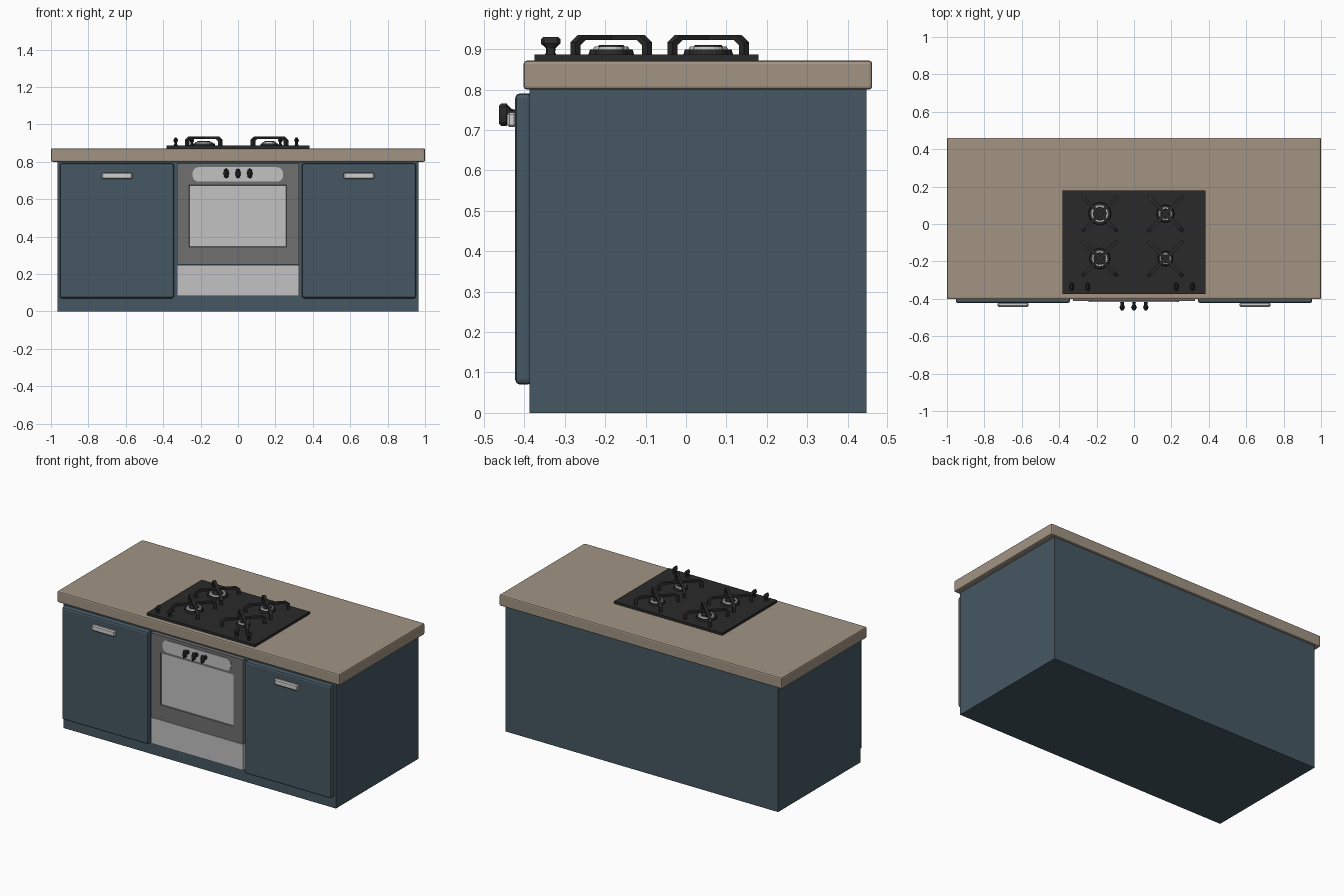
import bpy, bmesh, math
from mathutils import Matrix, Vector

if "Cube" in bpy.data.objects:
    bpy.data.objects.remove(bpy.data.objects["Cube"])


def mat(name, r, g, b):
    m = bpy.data.materials.new(name)
    m.diffuse_color = (r, g, b, 1)
    m.use_nodes = True
    m.node_tree.nodes["Principled BSDF"].inputs["Base Color"].default_value = m.diffuse_color
    return m


BLUE = mat("slate blue paint", 0.061, 0.097, 0.122)
STONE = mat("beige worktop", 0.36, 0.296, 0.231)
BLACK = mat("black enamel", 0.023, 0.023, 0.023)
GREY = mat("oven grey", 0.162, 0.162, 0.162)
LIGHT = mat("light steel", 0.54, 0.54, 0.54)
CHROME = mat("handle steel", 0.62, 0.62, 0.62)


def finish(name, bm, *mats):
    bmesh.ops.recalc_face_normals(bm, faces=bm.faces)
    me = bpy.data.meshes.new(name)
    bm.to_mesh(me)
    bm.free()
    ob = bpy.data.objects.new(name, me)
    bpy.context.collection.objects.link(ob)
    for m in mats:
        me.materials.append(m)
    return ob


def box_bm(x, y, z):
    bm = bmesh.new()
    size = [b - a for a, b in (x, y, z)]
    mid = [(a + b) / 2 for a, b in (x, y, z)]
    bmesh.ops.create_cube(bm, size=1, matrix=Matrix.Translation(mid) @ Matrix.Diagonal((*size, 1)))
    return bm


def box(name, x, y, z, m, bevel=0.0, segments=2):
    ob = finish(name, box_bm(x, y, z), m)
    if bevel:
        mod = ob.modifiers.new("bevel", 'BEVEL')
        mod.width, mod.segments = bevel, segments
    return ob


def loft(name, rings, m, matrix=Matrix()):
    """Skin between rings of points, capping both ends."""
    bm = bmesh.new()
    loops = [[bm.verts.new(matrix @ Vector(p)) for p in r] for r in rings]
    n = len(loops[0])
    for a, b in zip(loops, loops[1:]):
        for i in range(n):
            bm.faces.new((a[i], a[(i + 1) % n], b[(i + 1) % n], b[i]))
    bm.faces.new(loops[0])
    bm.faces.new(loops[-1])
    return finish(name, bm, m)


def disc(name, x, y, r0, r1, z0, z1, m, n=16):
    rings = [[(x + r * math.cos(i * math.tau / n), y + r * math.sin(i * math.tau / n), z)
              for i in range(n)] for r, z in ((r0, z0), (r1, z1))]
    return loft(name, rings, m)


def knob(name, matrix):
    """Narrow neck flaring to a lens-shaped grip, tapering to the top."""
    rings = []
    for h, a, b in ((0, .014, .013), (.006, .011, .008), (.016, .012, .007),
                    (.027, .024, .013), (.038, .024, .008), (.043, .019, .004)):
        rings.append([(b * math.cos(t * math.tau / 8), a * math.sin(t * math.tau / 8), h) for t in range(8)])
    return loft(name, rings, BLACK, matrix)


# Cabinet carcass and worktop
box("cabinet_body", (-.965, .965), (-.388, .447), (0, .805), BLUE)
box("worktop", (-1, 1), (-.402, .461), (.80, .872), STONE, .008)

# Doors with handles
for side, s in (("left", -1), ("right", 1)):
    xs = sorted((s * .342, s * .953))
    box(side + "_door", xs, (-.423, -.380), (.07, .791), BLUE, .012)
    hx = s * .647
    box(side + "_handle", (hx - .082, hx + .082), (-.443, -.420), (.707, .744), CHROME, .006, 1)

# Oven front with a recessed window
FRONT = -.413
bm = box_bm((-.326, .326), (FRONT, -.38), (.25, .79))
for axis, v in (("x", -.261), ("x", .259), ("z", .345), ("z", .677)):
    no = Vector((1, 0, 0)) if axis == "x" else Vector((0, 0, 1))
    bmesh.ops.bisect_plane(bm, geom=bm.verts[:] + bm.edges[:] + bm.faces[:], plane_co=no * v, plane_no=no)
bm.normal_update()
win = [f for f in bm.faces if f.normal.y < -.9
       and abs(f.calc_center_median().x) < .2 and .345 < f.calc_center_median().z < .677]
bmesh.ops.inset_region(bm, faces=win, thickness=.004, depth=-.006)
for f in win:
    f.material_index = 1
finish("oven_door", bm, GREY, LIGHT)
box("oven_drawer", (-.326, .326), (FRONT, -.38), (.082, .248), LIGHT)

# Rounded control panel plate
pts, r = [], .032
for cx, cz, a0 in ((.241 - r, .771 - r, 0), (-.243 + r, .771 - r, 90),
                   (-.243 + r, .694 + r, 180), (.241 - r, .694 + r, 270)):
    for k in range(5):
        a = math.radians(a0 + k * 22.5)
        pts.append((cx + r * math.cos(a), cz + r * math.sin(a)))
loft("control_panel", [[(x, y, z) for x, z in pts] for y in (FRONT + .002, FRONT - .004)], LIGHT)
for i, x in enumerate((-.063, 0, .063)):
    knob(f"oven_knob_{i}", Matrix.Translation((x, FRONT, .738))
         @ Matrix.Rotation(math.pi / 2, 4, 'X') @ Matrix.Scale(1.16, 4))

# Hob plate and its knobs
TOP = .887
box("hob_plate", (-.383, .383), (-.375, .18), (.865, TOP), BLACK)
for i, x in enumerate((-.333, -.247, .226, .313)):
    knob(f"hob_knob_{i}", Matrix.Translation((x, -.335, TOP)))

# Burners with crossed pan supports
L, W = .134, .009
half = [(L - .018, TOP - .002), (L - .018, .911), (L - .036, .923)]
outer = [(L - .026, .935), (L, .917), (L, TOP - .002)]
profile = half + [(-u, z) for u, z in reversed(half)] + [(-u, z) for u, z in reversed(outer)] + outer
for label, x, y, r in (("back_left", -.183, .055, .058), ("front_left", -.183, -.185, .053),
                       ("back_right", .168, .055, .045), ("front_right", .168, -.185, .038)):
    disc(label + "_burner_base", x, y, r + .004, r, TOP - .002, .899, BLACK)
    disc(label + "_burner_ring", x, y, r * .86, r * .78, .898, .907, LIGHT)
    disc(label + "_burner_cap", x, y, r * .64, r * .58, .905, .910, BLACK)
    for k, a in enumerate((45, 135)):
        loft(f"{label}_pan_support_{k}", [[(u, v, z) for u, z in profile] for v in (-W, W)], BLACK,
             Matrix.Translation((x, y, 0)) @ Matrix.Rotation(math.radians(a), 4, 'Z'))
